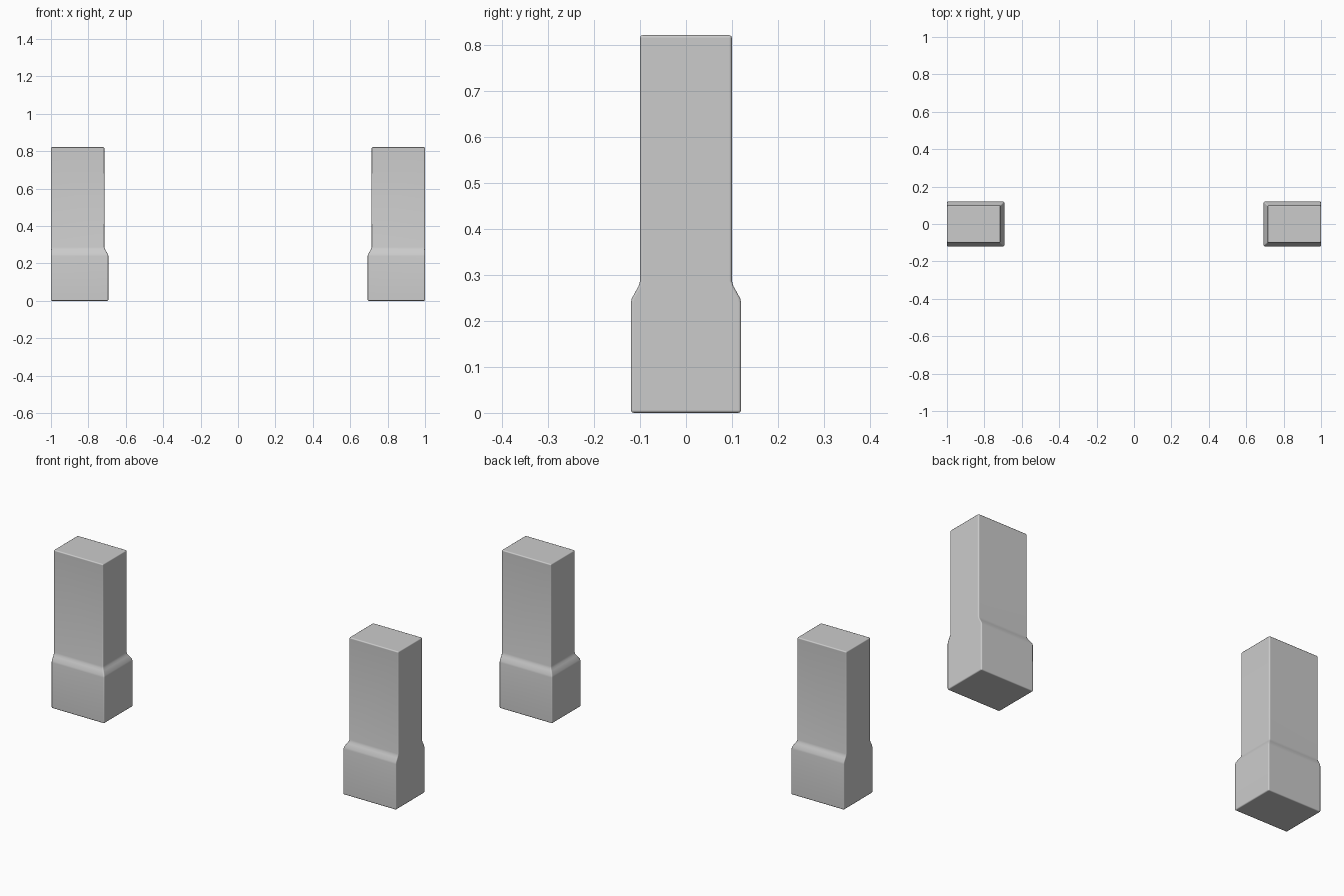
import bpy, bmesh

if "Cube" in bpy.data.objects:
    bpy.data.objects.remove(bpy.data.objects["Cube"])

# Pillar outline as (height, half depth, inner x); outer face stays flush at x = 1
PROFILE = [
    (0.0, 0.12, 0.693),
    (0.24, 0.12, 0.693),
    (0.249, 0.118, 0.695),
    (0.268, 0.1075, 0.706),
    (0.276, 0.103, 0.711),
    (0.287, 0.1, 0.714),
    (0.822, 0.1, 0.714),
]
OUTER = 1.0

bm = bmesh.new()
rings = []
for z, d, xi in PROFILE:
    rings.append([bm.verts.new(p) for p in
                  ((xi, -d, z), (OUTER, -d, z), (OUTER, d, z), (xi, d, z))])
for lo, hi in zip(rings, rings[1:]):
    for i in range(4):
        j = (i + 1) % 4
        bm.faces.new((lo[i], lo[j], hi[j], hi[i]))
bm.faces.new(rings[0][::-1])
bm.faces.new(rings[-1])
bmesh.ops.recalc_face_normals(bm, faces=bm.faces)

mesh = bpy.data.meshes.new("gate_pillars")
bm.to_mesh(mesh)
bm.free()
pillars = bpy.data.objects.new("gate_pillars", mesh)
bpy.context.collection.objects.link(pillars)

# Softened corners
bevel = pillars.modifiers.new("soft_edges", 'BEVEL')
bevel.width = 0.006
bevel.segments = 2
bevel.limit_method = 'ANGLE'
bevel.angle_limit = 1.0
bevel.harden_normals = True

# Second pillar
mirror = pillars.modifiers.new("other_side", 'MIRROR')
mirror.use_axis[0] = True
mirror.use_mirror_merge = False

bpy.context.view_layer.objects.active = pillars
pillars.select_set(True)
bpy.ops.object.shade_smooth_by_angle(angle=0.7)
